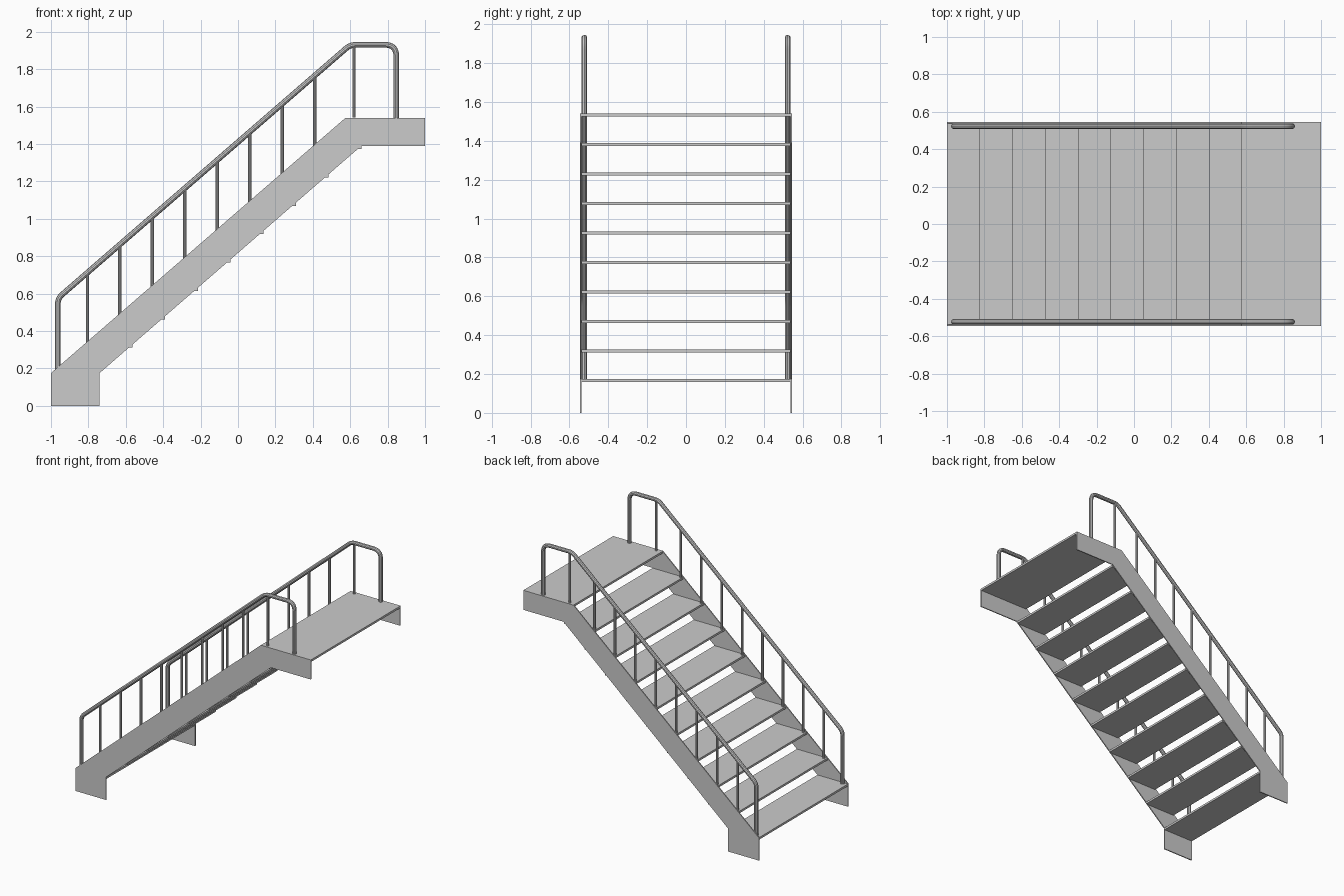
import bpy, bmesh
from mathutils import Vector

if "Cube" in bpy.data.objects:
    bpy.data.objects.remove(bpy.data.objects["Cube"])

RUN, RISE, N = 0.175, 0.1517, 10      # tread spacing, riser height, count
X0, Z0, TOP = -1.0, 0.175, 1.54
HALF, PLATE, RAIL_Y = 0.545, 0.008, 0.523


def extrude_profile(name, pts, y0, y1):
    """Closed x-z profile extruded along y."""
    bm = bmesh.new()
    face = bm.faces.new([bm.verts.new((x, y0, z)) for x, z in pts])
    ext = bmesh.ops.extrude_face_region(bm, geom=[face])
    verts = [v for v in ext["geom"] if isinstance(v, bmesh.types.BMVert)]
    bmesh.ops.translate(bm, verts=verts, vec=(0, y1 - y0, 0))
    bmesh.ops.recalc_face_normals(bm, faces=bm.faces)
    mesh = bpy.data.meshes.new(name)
    bm.to_mesh(mesh)
    bm.free()
    obj = bpy.data.objects.new(name, mesh)
    bpy.context.collection.objects.link(obj)
    return obj


def box(name, x0, x1, z0, z1, y):
    return extrude_profile(name, [(x0, z0), (x1, z0), (x1, z1), (x0, z1)], -y, y)


def fillet(pts, radii, steps=8):
    """Round the inner corners of a path; radii are cut-back distances."""
    pts = [Vector(p) for p in pts]
    out = [pts[0]]
    for a, b, c, r in zip(pts, pts[1:], pts[2:], radii):
        p, q = b + (a - b).normalized() * r, b + (c - b).normalized() * r
        for i in range(steps + 1):
            t = i / steps
            out.append(p * (1 - t) ** 2 + b * 2 * t * (1 - t) + q * t * t)
    return out + [pts[-1]]


def tube(name, pts, radius):
    """Round bar along a path, converted to a smooth mesh."""
    cu = bpy.data.curves.new(name, 'CURVE')
    cu.dimensions = '3D'
    cu.bevel_depth, cu.bevel_resolution, cu.use_fill_caps = radius, 3, True
    sp = cu.splines.new('POLY')
    sp.points.add(len(pts) - 1)
    for point, co in zip(sp.points, pts):
        point.co = (*co, 1)
    obj = bpy.data.objects.new(name, cu)
    bpy.context.collection.objects.link(obj)
    bpy.ops.object.select_all(action='DESELECT')
    obj.select_set(True)
    bpy.context.view_layer.objects.active = obj
    bpy.ops.object.convert(target='MESH')
    bpy.ops.object.shade_smooth_by_angle()


# Treads and top landing
for i in range(N - 1):
    x, z = X0 + i * RUN, Z0 + i * RISE
    box(f"tread_{i + 1}", x, x + 0.26, z - 0.016, z, HALF - PLATE)
box("landing", X0 + 9 * RUN, 1.0, TOP - 0.016, TOP, HALF - PLATE)

stringer = [(-1, 0), (-0.74, 0), (-0.74, 0.175), (0.66, 1.39),
            (1, 1.39), (1, TOP), (0.575, TOP), (-1, Z0)]

for side, s in (("front", -1), ("back", 1)):
    # Side plate
    extrude_profile(f"stringer_{side}", stringer, s * (HALF - PLATE), s * HALF)

    # Handrail with its end posts
    y = s * RAIL_Y
    path = [(-0.963, y, Z0), (-0.963, y, 0.575), (0.60, y, 1.93),
            (0.846, y, 1.93), (0.846, y, TOP)]
    tube(f"handrail_{side}", fillet(path, (0.03, 0.03, 0.06)), 0.015)

    # Balusters standing on the treads, ending inside the rail
    for i in range(1, N):
        x = -0.805 + (i - 1) * 0.1737 if i < N - 1 else 0.62
        top = min(1.93, 0.575 + (x + 0.963) * 0.867)
        tube(f"baluster_{side}_{i}", [(x, y, Z0 + i * RISE), (x, y, top)], 0.009)
